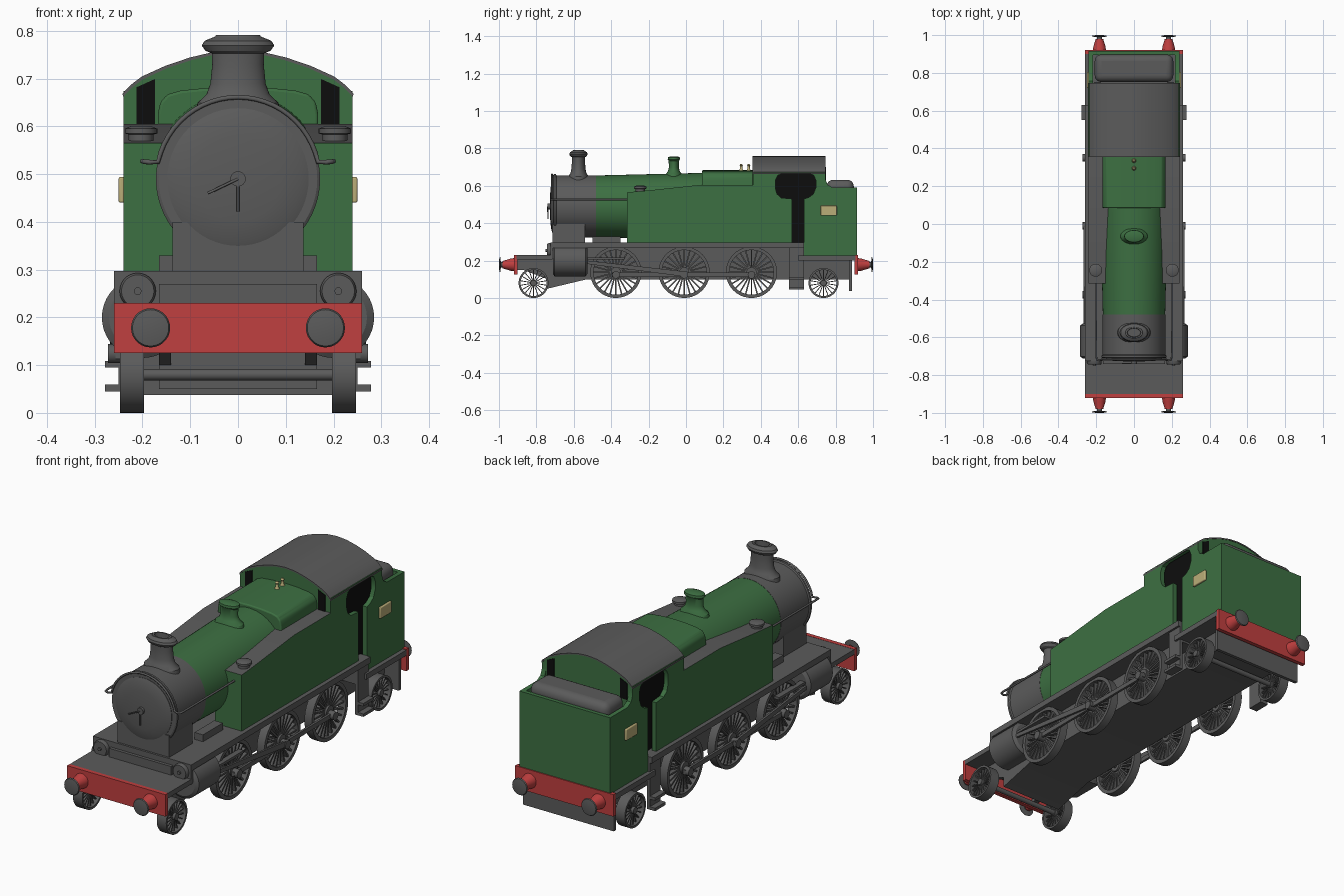
import bpy, bmesh, math
from mathutils import Matrix, Vector

if "Cube" in bpy.data.objects:
    bpy.data.objects.remove(bpy.data.objects["Cube"])


def material(name, rgb):
    m = bpy.data.materials.new(name)
    m.diffuse_color = (*rgb, 1)
    m.use_nodes = True
    m.node_tree.nodes["Principled BSDF"].inputs["Base Color"].default_value = m.diffuse_color
    return m


GREEN = material("green paint", (0.046, 0.16, 0.054))
GRAY = material("dark gray", (0.105, 0.105, 0.105))
RED = material("red paint", (0.53, 0.05, 0.05))
BLACK = material("black", (0.004, 0.004, 0.004))
CREAM = material("brass", (0.5, 0.42, 0.19))
TO_Y = Matrix.Rotation(math.radians(-90), 4, 'X')   # local z -> +y
TO_X = Matrix.Rotation(math.radians(90), 4, 'Y')    # local z -> +x
UP = Matrix.Identity(4)


def finish(name, bm, *mats, bevel=0, segs=3):
    bmesh.ops.recalc_face_normals(bm, faces=bm.faces)
    me = bpy.data.meshes.new(name)
    bm.to_mesh(me)
    bm.free()
    ob = bpy.data.objects.new(name, me)
    bpy.context.collection.objects.link(ob)
    for m in mats:
        me.materials.append(m)
    if bevel:
        mod = ob.modifiers.new("bevel", 'BEVEL')
        mod.width, mod.segments = bevel, segs
    return ob


def prism(name, pts, axis, a, b, mat, **kw):
    """Outline in (y,z) swept along x, or in (x,z) swept along y."""
    bm = bmesh.new()
    put = (lambda p: (a, *p)) if axis == 'x' else (lambda p: (p[0], a, p[1]))
    face = bm.faces.new([bm.verts.new(put(p)) for p in pts])
    new = bmesh.ops.extrude_face_region(bm, geom=[face])["geom"]
    d = Vector((b - a, 0, 0)) if axis == 'x' else Vector((0, b - a, 0))
    bmesh.ops.translate(bm, vec=d, verts=[v for v in new if isinstance(v, bmesh.types.BMVert)])
    return finish(name, bm, mat, **kw)


def box(name, x, y, z, mat, **kw):
    pts = [(y[0], z[0]), (y[1], z[0]), (y[1], z[1]), (y[0], z[1])]
    return prism(name, pts, 'x', x[0], x[1], mat, **kw)


def revolve(bm, prof, n, mat=UP, loop=False):
    """Revolve (radius, height) pairs about local z."""
    rings = [[bm.verts.new(mat @ Vector((r * math.cos(t), r * math.sin(t), h)))
              for t in (2 * math.pi * i / n for i in range(n))] for r, h in prof]
    pairs = list(zip(rings, rings[1:]))
    if loop:
        pairs.append((rings[-1], rings[0]))
    for p, q in pairs:
        for i in range(n):
            j = (i + 1) % n
            bm.faces.new((p[i], p[j], q[j], q[i]))
    if not loop:
        bm.faces.new(rings[0])
        bm.faces.new(rings[-1])


def lathe(name, prof, loc, mat, axis=UP, n=40, scale=(1, 1, 1)):
    bm = bmesh.new()
    revolve(bm, prof, n, Matrix.Translation(loc) @ Matrix.Diagonal((*scale, 1)) @ axis)
    return finish(name, bm, mat)


def wheel(name, x, y, r, spokes, w):
    bm = bmesh.new()
    m = Matrix.Translation((x, y, r)) @ TO_X
    t, h = r * 0.13, w / 2
    revolve(bm, [(r, -h), (r, h), (r - t, h), (r - t, -h)], 40, m, loop=True)
    revolve(bm, [(r * .2, -h), (r * .2, h)], 20, m)
    for i in range(spokes):
        s = Matrix.Rotation(2 * math.pi * i / spokes, 4, 'Z') @ Matrix.Translation((r * .53, 0, 0))
        bmesh.ops.create_cube(bm, size=1, matrix=m @ s @ Matrix.Diagonal((r * .72, r * .055, w * .5, 1)))
    finish(name, bm, GRAY)


def pipe(name, pts, r, mat):
    cu = bpy.data.curves.new(name, 'CURVE')
    cu.dimensions, cu.bevel_depth, cu.bevel_resolution = '3D', r, 2
    sp = cu.splines.new('POLY')
    sp.points.add(len(pts) - 1)
    for p, q in zip(sp.points, pts):
        p.co = (*q, 1)
    cu.use_fill_caps = True
    cu.materials.append(mat)
    bpy.context.collection.objects.link(bpy.data.objects.new(name, cu))


# Frame and footplates
prism("main_frame", [(-.74, .27), (-.74, .05), (-.53, .1), (.88, .1), (.88, .27)], 'x', -.165, .165, GRAY)
box("running_board", (-.26, .26), (-.72, .63), (.268, .297), GRAY)
box("front_platform", (-.26, .26), (-.905, -.715), (.205, .229), GRAY)
box("front_step_plate", (-.26, .26), (-.725, -.71), (.21, .297), GRAY)
box("rear_platform", (-.26, .26), (.6, .905), (.2, .226), GRAY)
box("rear_step_plate", (-.25, .25), (.55, .63), (.19, .28), GRAY)
box("rear_guard", (-.24, .24), (.872, .888), (.037, .2), GRAY)
for s in (-1, 1):
    prism("front_bracket", [(-.9, .21), (-.9, .15), (-.87, .15), (-.74, .1), (-.7, .21)],
          'x', s * .14, s * .165, GRAY)
    box("step_hanger", (s * .235, s * .25), (.55, .63), (.05, .2), GRAY)
    for z in (.045, .095):
        box("step_tread", (s * .235, s * .278), (.55, .63), (z, z + .014), GRAY)

# Buffer beams and buffers
for e in (-1, 1):
    box("buffer_beam", (-.26, .26), (e * .9, e * .92), (.125, .23), RED)
    turn = TO_Y if e > 0 else Matrix.Rotation(math.radians(90), 4, 'X')
    for s in (-1, 1):
        p = (s * .183, e * .92, .178)
        lathe("buffer_housing", [(.035, 0), (.032, .02), (.021, .055), (.021, .06)], p, RED, turn, 28)
        lathe("buffer_head", [(.014, .055), (.014, .07), (.041, .072), (.038, .077), (.02, .08)],
              p, GRAY, turn, 28)

# Wheels, axles and rods
for y, r, n, w in [(-.815, .08, 18, .05), (.735, .08, 18, .05),
                   (-.375, .137, 24, .04), (-.01, .137, 24, .04), (.35, .137, 24, .04)]:
    for s in (-1, 1):
        wheel("driving_wheel" if r > .1 else "small_wheel", s * .222, y, r, n, w)
    lathe("axle", [(.012, -.22), (.012, .22)], (0, y, r), GRAY, TO_X, 16)
for s in (-1, 1):
    box("coupling_rod", (s * .245, s * .256), (-.395, .37), (.113, .135), GRAY)
    prism("connecting_rod", [(-.53, .182), (-.53, .2), (.01, .14), (.01, .112)], 'x', s * .258, s * .268, GRAY)
    for y in (-.375, -.01, .35):
        lathe("crank_pin", [(.02, -.02), (.02, .02)], (s * .252, y, .124), GRAY, TO_X, 16)
    box("slide_bar", (s * .235, s * .262), (-.53, -.33), (.205, .217), GRAY)
    lathe("steam_cylinder", [(.07, -.005), (.085, .005), (.085, .17), (.07, .18)], (s * .2, -.707, .2), GRAY, TO_Y)
    lathe("valve_cover", [(.034, -.008), (.038, 0), (.038, .02)], (s * .21, -.735, .255), GRAY, TO_Y, 28)
    lathe("valve_boss", [(.008, -.012), (.008, 0)], (s * .21, -.738, .255), GRAY, TO_Y, 12)
    box("frame_block", (s * .12, s * .165), (-.5, -.35), (.29, .33), GRAY)

# Smokebox with door, saddle and chimney
box("saddle", (-.137, .137), (-.715, -.54), (.29, .4), GRAY)
lathe("smokebox", [(.166, 0), (.172, .004), (.172, .014), (.166, .018), (.166, .23)], (0, -.71, .49), GRAY, TO_Y, 56)
lathe("smokebox_door", [(.03, -.016), (.09, -.013), (.13, -.007), (.148, 0), (.148, .01)],
      (0, -.712, .49), GRAY, TO_Y, 56)
lathe("door_hub", [(.016, -.008), (.016, .01)], (0, -.732, .49), GRAY, TO_Y, 20)
pipe("door_handle_long", [(0, -.737, .49), (0, -.737, .422)], .003, GRAY)
pipe("door_handle_short", [(0, -.739, .49), (-.063, -.739, .46)], .003, GRAY)
lathe("chimney", [(.09, -.03), (.085, .0), (.066, .018), (.058, .04), (.054, .08), (.055, .104), (.068, .109),
                  (.076, .12), (.07, .13), (.048, .139), (.046, .142), (.036, .142), (.034, .11)],
      (0, -.575, .649), GRAY, scale=(1, .65, 1))

# Boiler, dome and firebox
lathe("boiler", [(.165, -.48), (.179, .1)], (0, 0, .49), GREEN, TO_Y, 56)
lathe("dome", [(.075, -.02), (.068, .005), (.05, .02), (.042, .04), (.044, .075), (.052, .083), (.05, .094), (.03, .099)],
      (0, -.065, .658), GREEN, scale=(1, .63, 1))
half = [(.166, .4), (.168, .625), (.163, .65), (.148, .667), (.12, .675), (.06, .681)]
prism("firebox", half + [(0, .683)] + [(-x, z) for x, z in reversed(half)], 'y', .085, .37, GREEN, bevel=.006)
for y in (.295, .335):
    lathe("safety_valve", [(.013, 0), (.007, .01), (.006, .025), (.009, .03), (.004, .037)],
          (0, y, .68), CREAM, n=16)

# Side tanks with dark tops, cab sides with keyhole doorway, bunker plates
tank_pts = [(-.315, .295), (.37, .295), (.37, .605), (.08, .605), (-.2, .575), (-.315, .565)]
cab_pts = [(.36, .295), (.568, .295), (.568, .53), (.51, .535), (.487, .555), (.478, .585), (.478, .63),
           (.49, .655), (.515, .666), (.66, .666), (.683, .655), (.694, .63), (.694, .59), (.68, .555),
           (.655, .537), (.63, .53), (.63, .225), (.915, .225), (.915, .59), (.785, .59), (.757, .605),
           (.745, .635), (.745, .674), (.36, .674)]
for s in (-1, 1):
    tank = prism("side_tank", tank_pts, 'x', s * .1, s * .24, GREEN)
    tank.data.materials.append(GRAY)
    for f in tank.data.polygons:
        f.material_index = int(f.normal.z > .5)
    prism("cab_side", cab_pts, 'x', s * .218, s * .24, GREEN)
    lathe("tank_filler", [(.026, -.03), (.026, .012), (.034, .014), (.034, .024), (.02, .03)],
          (s * .203, -.245, .571), GRAY, n=28)
    box("side_plate", (s * .238, s * .25), (.72, .806), (.44, .494), CREAM, bevel=.004)

# Cab end sheets, windows, roof and dark interior
rim = [(.24, .668), (.222, .687), (.2, .704), (.15, .727), (.1, .744), (.05, .756)]
arch = rim + [(0, .76)] + [(-x, z) for x, z in reversed(rim)]
for y0, y1, yw in ((.358, .38, .358), (.722, .745, .745)):
    prism("cab_end_sheet", [(-.239, .3)] + [(.239, .3)] + [(x * .997, z - .003) for x, z in arch],
          'y', y0, y1, GREEN)
    for s in (-1, 1):
        prism("cab_window", [(s * .174, .604), (s * .212, .604), (s * .212, .682), (s * .174, .699)],
              'y', yw - .003, yw + .003, BLACK)
prism("cab_roof", [(x * 1.01, z) for x, z in arch] + [(x, z - .006) for x, z in reversed(arch)],
      'y', .356, .747, GRAY)
box("cab_interior", (-.205, .205), (.375, .73), (.29, .68), BLACK)

# Bunker with coal load
box("bunker_floor", (-.22, .22), (.74, .9), (.226, .565), GRAY)
box("bunker_back", (-.22, .22), (.895, .915), (.225, .59), GREEN)
box("coal_load", (-.208, .208), (.752, .897), (.53, .632), GRAY, bevel=.035, segs=5)

# Handrail along the boiler and over the smokebox door
rail = [(.2, -.3, .527), (.2, -.7, .527), (.197, -.718, .526), (.185, -.722, .525)]
over = [(.171 * math.cos(a), -.716, .49 + .171 * math.sin(a))
        for a in (math.radians(12 + 156 * i / 24) for i in range(25))]
pipe("handrail", rail + over + [(-x, y, z) for x, y, z in reversed(rail)], .005, GRAY)

# Smooth rounded parts while keeping hard edges
bpy.ops.object.select_all(action='DESELECT')
for ob in bpy.context.collection.objects:
    if ob.type == 'MESH':
        ob.select_set(True)
        bpy.context.view_layer.objects.active = ob
bpy.ops.object.shade_smooth_by_angle(angle=math.radians(32))
